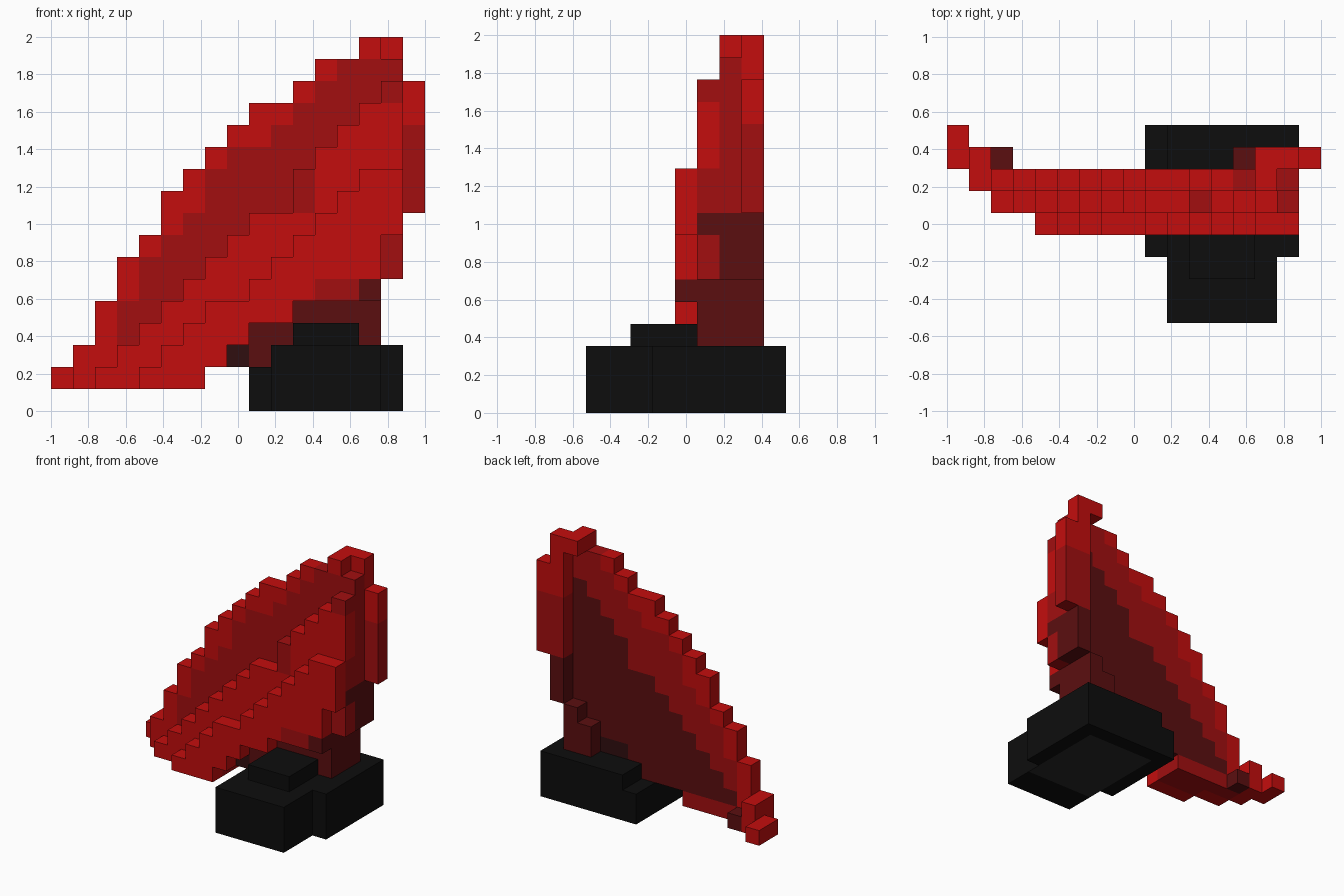
import bpy, bmesh
from mathutils import Vector

if "Cube" in bpy.data.objects:
    bpy.data.objects.remove(bpy.data.objects["Cube"])

V = 2 / 17                      # cell size
ORIGIN = Vector((-1, -4.5 * V, 0))
COLOURS = [("bright_red", (0.55, 0.004, 0.004)), ("medium_red", (0.36, 0.0045, 0.005)),
           ("dark_red", (0.105, 0.0045, 0.005)), ("deep_maroon", (0.03, 0.0045, 0.005)),
           ("black", (0.004, 0.004, 0.004)), ("charcoal", (0.022, 0.022, 0.022))]
MATS = []
for name, rgb in COLOURS:
    m = bpy.data.materials.new(name)
    m.diffuse_color = (*rgb, 1)
    m.use_nodes = True
    m.node_tree.nodes["Principled BSDF"].inputs["Base Color"].default_value = m.diffuse_color
    MATS.append(m)
BRIGHT, MED, DARK, DEEP, BLACK, GREY = range(6)
AXES = [Vector((1, 0, 0)), Vector((0, 1, 0)), Vector((0, 0, 1))]


def build(name, cells, occupied, face_rule=None):
    """Make one mesh of the exposed faces of a set of cells."""
    bm = bmesh.new()
    for c, colour in cells.items():
        centre = Vector(c) + Vector((.5, .5, .5))
        for a in range(3):
            for s in (-1, 1):
                nb = list(c)
                nb[a] += s
                if tuple(nb) in occupied:
                    continue
                u, w = AXES[(a + 1) % 3] * .5, AXES[(a + 2) % 3] * .5 * s
                mid = centre + AXES[a] * (.5 * s)
                f = bm.faces.new([bm.verts.new(ORIGIN + p * V) for p in
                                  (mid - u - w, mid + u - w, mid + u + w, mid - u + w)])
                f.material_index = colour
                if face_rule and a == 2 and s < 0:
                    f.material_index = face_rule(c, colour)
    bmesh.ops.remove_doubles(bm, verts=bm.verts, dist=1e-4)
    me = bpy.data.meshes.new(name)
    bm.to_mesh(me)
    bm.free()
    for m in MATS:
        me.materials.append(m)
    bpy.context.collection.objects.link(bpy.data.objects.new(name, me))


# Sail rows: height -> first cell of rim, inner band, middle step, front step, last cell
ROWS = {1: (1, 2, 2, 4, 6), 2: (1, 2, 3, 5, 9), 3: (2, 3, 4, 6, 14), 4: (2, 3, 5, 7, 14),
        5: (3, 4, 6, 9, 14), 6: (3, 4, 7, 10, 15), 7: (4, 5, 8, 11, 15),
        8: (5, 6, 9, 12, 15), 9: (5, 7, 11, 13, 15), 10: (6, 7, 11, 14, 15),
        11: (7, 8, 12, 99, 15), 12: (8, 10, 13, 99, 15), 13: (9, 11, 14, 99, 15),
        14: (11, 12, 15, 99, 15), 15: (12, 13, 99, 99, 15)}
sail = {}
for k, (rim, band, mid, front, last) in ROWS.items():
    for i in range(rim, last + 1):
        j0 = 4 if i >= front else 5 if i >= mid else 6
        col = BRIGHT if j0 < 6 or i < band else MED
        if k < 3:
            col = BRIGHT
        # shaded lower edge beside the base and the right-hand edge
        if k == 2 and i >= 8:
            j0, col = 5, DEEP if i == 8 else DARK
        elif k == 3 and i >= 9:
            j0, col = (6 if 11 <= i <= 13 else 5), (DEEP if 11 <= i <= 13 else DARK)
        elif k == 4 and i >= 11:
            j0, col = 5, DARK
        elif k == 5 and i >= 12:
            col = MED if i < 14 else DARK
        elif i == 15 and k in (6, 7):
            j0, col = 5, MED
        elif (i == 11 and k in (9, 10)) or (i == 15 and k == 14):
            col = MED
        for j in range(j0, 7):
            back = DARK if k > 1 and not (i == 15 and k > 8) else MED
            sail[i, j, k] = col if j == j0 else back

# Pointed tip, rear fin and lower left toe
for c in ((14, 6, 16), (14, 7, 16), (15, 7, 16)):
    sail[c] = BRIGHT
for k in range(6, 16):
    sail[15, 7, k] = DARK if k < 9 else MED if k < 13 else BRIGHT
for k in range(9, 15):
    sail[16, 7, k] = MED if k < 13 else BRIGHT
for i, k in ((14, 3), (14, 4), (14, 5), (13, 3), (13, 4)):
    sail[i, 7, k] = DARK
for c in ((0, 7, 1), (0, 8, 1), (1, 7, 1), (1, 7, 2)):
    sail[c] = BRIGHT
sail[2, 7, 1] = DARK

# Stepped base with a raised centre
base = {}
for k in range(3):
    for j in range(9):
        wide = j >= 3
        for i in range(9 if wide and k < 2 else 10, 16 if wide else 15):
            base[i, j, k] = BLACK
for i in range(11, 14):
    for j in range(2, 6):
        base[i, j, 3] = BLACK

for c in base:
    sail.pop(c, None)
occupied = set(sail) | set(base)
build("curved_sail", sail, occupied)
build("base", base, occupied,
      lambda c, col: GREY if c[2] == 0 and 10 <= c[0] <= 14 and 2 <= c[1] <= 7 else col)
